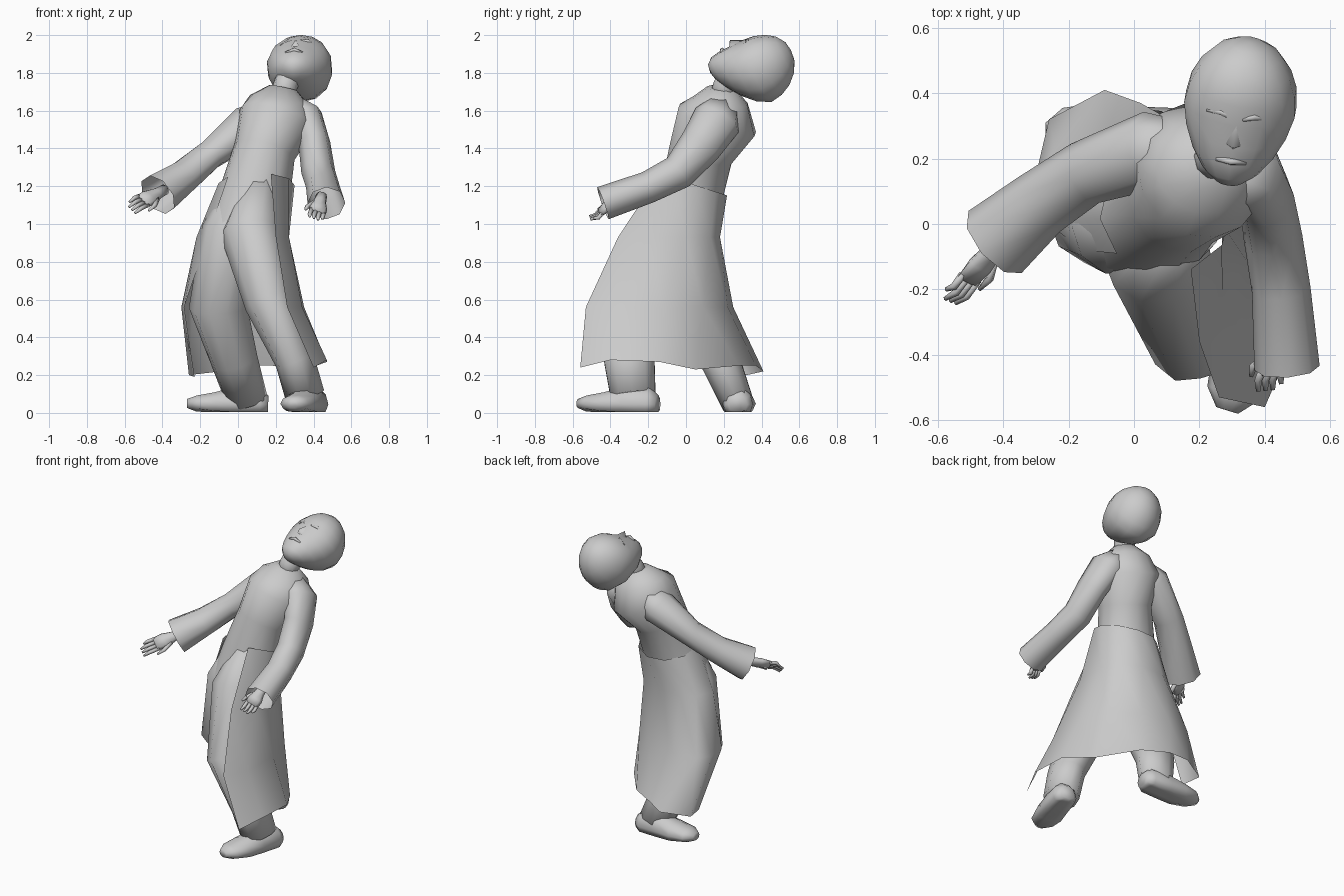
import bpy, bmesh, math
from mathutils import Vector, Matrix

if "Cube" in bpy.data.objects:
    bpy.data.objects.remove(bpy.data.objects["Cube"])


def finish(name, bm):
    bmesh.ops.recalc_face_normals(bm, faces=bm.faces[:])
    me = bpy.data.meshes.new(name)
    bm.to_mesh(me)
    bm.free()
    for p in me.polygons:
        p.use_smooth = True
    ob = bpy.data.objects.new(name, me)
    bpy.context.collection.objects.link(ob)
    return ob


def skin(bm, rows, closed=True):
    """Quads between successive rows of vertices."""
    vs = [[bm.verts.new(p) for p in r] for r in rows]
    n = len(vs[0])
    for a, b in zip(vs, vs[1:]):
        for i in range(n if closed else n - 1):
            j = (i + 1) % n
            bm.faces.new((a[i], a[j], b[j], b[i]))
    return vs


def tube(bm, stations, sides=10, ref=(1, 0, 0), caps=(True, True)):
    """Elliptic rings along a path; station = (x, y, z, half width, half depth)."""
    pts = [Vector(s[:3]) for s in stations]
    rows = []
    for k, s in enumerate(stations):
        n = (pts[min(k + 1, len(pts) - 1)] - pts[max(k - 1, 0)]).normalized()
        u = Vector(ref)
        u = (u - n * u.dot(n)).normalized()
        v = n.cross(u)
        rows.append([pts[k] + u * s[3] * math.cos(t) + v * s[4] * math.sin(t)
                     for t in (2 * math.pi * i / sides for i in range(sides))])
    vs = skin(bm, rows)
    if caps[0]:
        bm.faces.new(vs[0])
    if caps[1]:
        bm.faces.new(vs[-1])


def part(name, stations, **kw):
    bm = bmesh.new()
    tube(bm, stations, **kw)
    return finish(name, bm)


# Coat upper body, leaning back
part("coat_body", [(.04, -.02, .95, .20, .16), (.085, .025, 1.14, .19, .17),
                   (.14, .08, 1.38, .165, .175), (.205, .165, 1.55, .205, .22),
                   (.225, .18, 1.65, .165, .15), (.24, .185, 1.72, .075, .075)],
     sides=14, caps=(False, True))

# Coat skirt, open at the front
waist = []
for i in range(9):
    t = math.radians(-68 + 290 * i / 8)
    waist.append((.098 + .202 * math.cos(t), .035 + .187 * math.sin(t), 1.21 - .06 * math.sin(t)))
hips = [(.20, -.36), (.27, -.2), (.27, 0), (.23, .13), (.08, .18),
        (-.08, .18), (-.17, .13), (-.22, .02), (-.16, -.08)]
knees = [(.26, -.53), (.34, -.38), (.35, -.12), (.29, .09), (.12, .22),
         (-.08, .25), (-.24, .23), (-.30, .15), (-.285, .02)]
hem = [(.40, -.56, .24), (.47, -.40, .28), (.47, -.14, .27), (.36, .05, .23), (.18, .28, .25),
       (.02, .37, .25), (-.09, .41, .22), (-.26, .32, .20), (-.23, .19, .19)]
bm = bmesh.new()
skin(bm, [waist, [(x, y, .93) for x, y in hips], [(x, y, .56) for x, y in knees], hem], closed=False)
finish("coat_skirt", bm)

# Sleeves, open at the cuffs
part("sleeve_right", [(.16, .21, 1.58, .08, .10), (.05, .225, 1.52, .11, .12),
                      (-.15, .155, 1.365, .08, .10), (-.29, .06, 1.25, .09, .105),
                      (-.425, -.055, 1.155, .115, .125)],
     sides=8, ref=(0, 0, 1), caps=(True, False))
part("sleeve_left", [(.28, .19, 1.61, .08, .10), (.36, .165, 1.55, .095, .13),
                     (.405, .08, 1.42, .085, .115), (.425, -.04, 1.275, .09, .095),
                     (.45, -.2, 1.195, .09, .085), (.468, -.44, 1.11, .10, .09)],
     sides=8, caps=(True, False))


# Hands with fingers and thumb
def hand(name, wrist, tip, width):
    w, d, s = Vector(wrist), Vector(tip) - Vector(wrist), Vector(width)
    d_n = d.normalized()
    s = (s - d_n * s.dot(d_n)).normalized()
    up = d_n.cross(s)
    bm = bmesh.new()
    tube(bm, [(*(w - d * .3), .03, .03), (*w, .033, .026), (*(w + d * .3), .048, .026),
              (*(w + d * .58), .045, .018)], sides=8, ref=s)
    for i in range(4):
        off = s * (.034 - .0225 * i)
        a, b = w + d * .52 + off, w + d * (.8 if i < 3 else .73) + off * 1.05 + up * .006
        c = w + d * (1 if i < 3 else .86) + off * 1.05 - up * .012
        tube(bm, [(*a, .013, .013), (*b, .012, .012), (*c, .007, .007)], sides=5, ref=s)
    a, b, c = w + d * .15 + s * .03, w + d * .42 + s * .06 + up * .01, w + d * .64 + s * .065
    tube(bm, [(*a, .018, .015), (*b, .014, .013), (*c, .007, .007)], sides=5, ref=up)
    finish(name, bm)


hand("hand_right", (-.43, -.08, 1.16), (-.565, -.24, 1.09), (.5, -.3, -.6))
hand("hand_left", (.435, -.39, 1.12), (.41, -.50, 1.02), (-.9, -.3, .1))

# Trouser legs
part("leg_left", [(.12, .0, 1.2, .10, .13), (.07, -.10, .95, .165, .16), (.165, -.33, .58, .13, .16),
                  (.30, -.30, .28, .105, .14), (.355, -.28, .09, .105, .125)])
part("leg_right", [(.07, .04, 1.2, .13, .13), (-.04, -.01, .95, .155, .15), (-.105, .01, .56, .155, .14),
                   (-.02, .18, .28, .125, .11), (.05, .27, .06, .11, .09)])


# Shoes with flat soles
def shoe(name, heel, toe):
    h, t = Vector(heel), Vector(toe)
    side = Vector((-(t - h).y, (t - h).x, 0))
    bm = bmesh.new()
    tube(bm, [(*h.lerp(t, f), w, b)
              for f, w, b in ((0, .05, .05), (.1, .08, .09), (.4, .085, .10), (.65, .095, .065),
                              (.88, .08, .045), (1, .035, .025))], sides=10, ref=side)
    for v in bm.verts:
        v.co.z = max(v.co.z, .004)
    finish(name, bm)


shoe("shoe_left", (.415, -.15, .045), (.285, -.57, .05))
shoe("shoe_right", (.16, .275, .045), (-.27, .275, .05))

# Neck
part("neck", [(.24, .19, 1.66, .07, .07), (.25, .205, 1.73, .065, .065), (.29, .27, 1.83, .07, .075)])

# Head frame: up axis points back, the face looks upward
up = Vector((.13, .88, .44)).normalized()
fwd = Vector((-.08, -.44, .89))
fwd = (fwd - up * fwd.dot(up)).normalized()
side = up.cross(fwd)
frame = Matrix((side, -fwd, up)).transposed().to_4x4()
frame.translation = (.325, .365, 1.825)

bm = bmesh.new()
bmesh.ops.create_uvsphere(bm, u_segments=14, v_segments=10, radius=1)
for v in bm.verts:
    x, y, z = v.co
    x, y, z = x * .175, y * (.20 if y > 0 else .178), z * .215
    if z < .0:                        # jaw narrows and moves forward
        t = min(1, -z / .2)
        x *= 1 - .15 * t
        y = y * (1 - .3 * t * (y > 0)) - .085 * t * t
        z *= 1.05
    if y < -.08:                      # flatter face, eye hollows
        y = -.08 + (y + .08) * .85
        if -.03 < z < .05 and .03 < abs(x) < .1:
            y += .012
    v.co = (x, y, z)
bm.transform(frame)
finish("head", bm)

# Nose wedge
bm = bmesh.new()
vs = [bm.verts.new(frame @ Vector(p)) for p in
      ((0, -.145, .04), (-.032, -.145, -.065), (.032, -.145, -.065), (0, -.193, -.055), (0, -.15, -.08))]
for f in ((0, 1, 3), (0, 3, 2), (1, 4, 3), (4, 2, 3)):
    bm.faces.new([vs[i] for i in f])
finish("nose", bm)

# Brows and lips as thin tapered ridges in head space
for name, pts in (("brow_left", ((.015, -.148, .024), (.05, -.142, .035), (.095, -.12, .025))),
                  ("brow_right", ((-.015, -.148, .024), (-.05, -.142, .035), (-.095, -.12, .025))),
                  ("lips", ((-.045, -.15, -.12), (0, -.166, -.115), (.045, -.15, -.12)))):
    bm = bmesh.new()
    tube(bm, [(*p, r, r) for p, r in zip(pts, (.008, .011, .006))], sides=6, ref=(0, 0, 1))
    bm.transform(frame)
    finish(name, bm)
